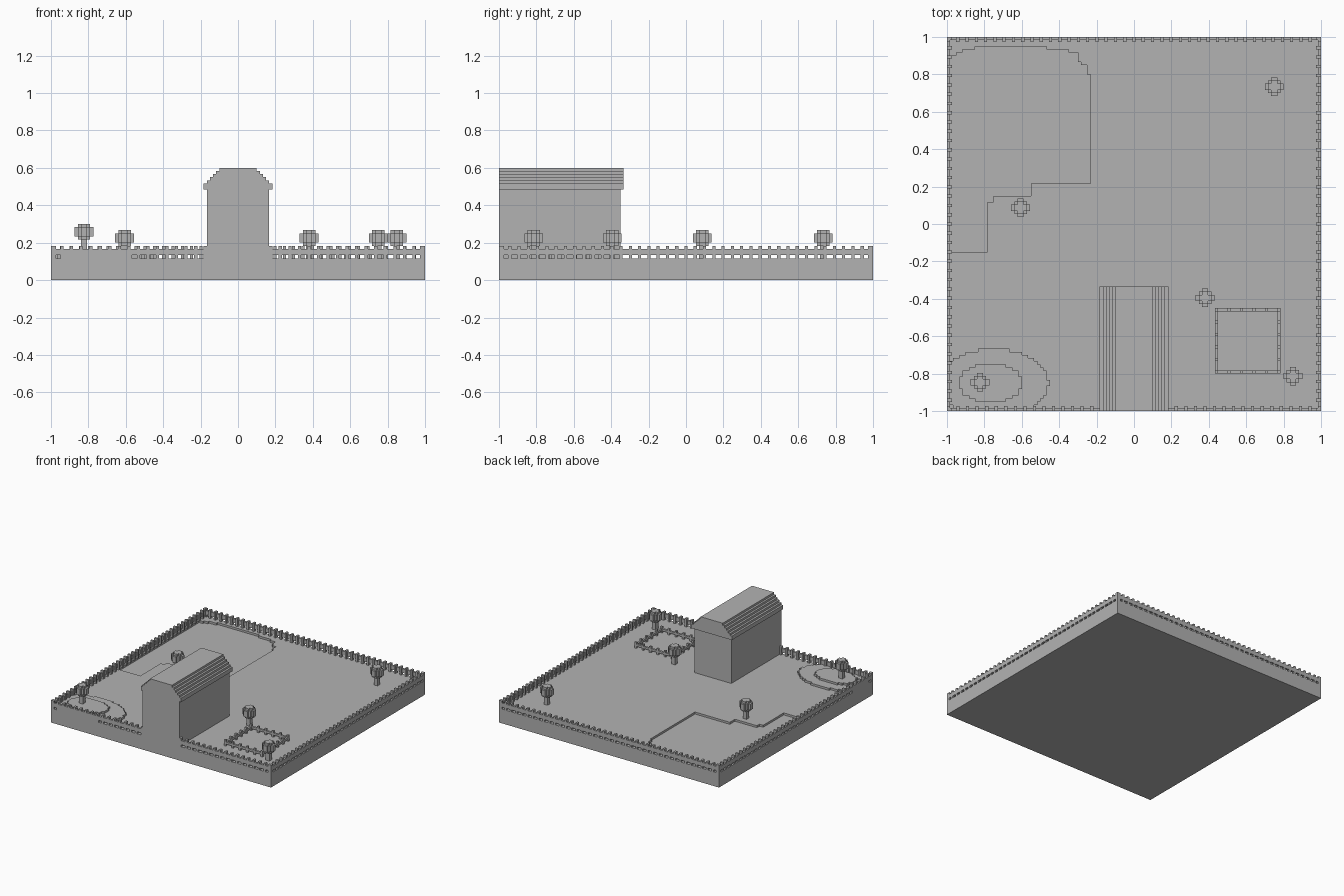
import bpy
import bmesh
import math

V = 1 / 60          # one block
GROUND = 7          # ground height in blocks

if "Cube" in bpy.data.objects:
    bpy.data.objects.remove(bpy.data.objects["Cube"], do_unlink=True)

grey = bpy.data.materials.new("plain_grey")
grey.use_nodes = True
colour = (0.448, 0.448, 0.448, 1)
grey.diffuse_color = colour
grey.node_tree.nodes["Principled BSDF"].inputs["Base Color"].default_value = colour


def finish(name, bm):
    """Turn a bmesh measured in blocks into a named object."""
    bmesh.ops.scale(bm, vec=(V, V, V), verts=bm.verts)
    bmesh.ops.recalc_face_normals(bm, faces=bm.faces)
    mesh = bpy.data.meshes.new(name)
    bm.to_mesh(mesh)
    bm.free()
    mesh.materials.append(grey)
    obj = bpy.data.objects.new(name, mesh)
    bpy.context.collection.objects.link(obj)
    return obj


def prism(bm, outline, z0, z1):
    """Extrude a plan outline from z0 to z1."""
    face = bm.faces.new([bm.verts.new((x, y, z0)) for x, y in outline])
    top = bmesh.ops.extrude_face_region(bm, geom=[face])["geom"]
    verts = [v for v in top if isinstance(v, bmesh.types.BMVert)]
    bmesh.ops.translate(bm, vec=(0, 0, z1 - z0), verts=verts)


def box(bm, x0, x1, y0, y1, z0, z1):
    prism(bm, [(x0, y0), (x1, y0), (x1, y1), (x0, y1)], z0, z1)


def stepped(rows, y0):
    """Plan outline from one (left, right) pair per row of blocks."""
    right, left = [], []
    for i, (a, b) in enumerate(rows):
        right += [(b, y0 + i), (b, y0 + i + 1)]
        left += [(a, y0 + i), (a, y0 + i + 1)]
    points = []
    for p in right + left[::-1]:
        if not points or p != points[-1]:
            points.append(p)
    return points


def ellipse_rows(cx, cy, rx, ry, low):
    rows = []
    start = max(low, round(cy - ry))
    for y in range(start, round(cy + ry)):
        t = min(1, abs(y + 0.5 - cy) / ry)
        half = rx * math.sqrt(1 - t * t)
        rows.append((max(low, round(cx - half)), round(cx + half)))
    return rows, start


# Ground slab with a sunken pond
bm = bmesh.new()
box(bm, -60, 60, -60, 60, 0, GROUND)
ground = finish("ground_slab", bm)

shore = [(-59, -9), (-47, -9), (-47, 7), (-45, 7), (-45, 9), (-33, 9), (-33, 13),
         (-14, 13), (-14, 48), (-15, 48), (-15, 51), (-17, 51), (-17, 52),
         (-18, 52), (-18, 55), (-21, 55), (-21, 56), (-28, 56), (-28, 57),
         (-51, 57), (-51, 56), (-55, 56), (-55, 55), (-57, 55), (-57, 54), (-59, 54)]
bm = bmesh.new()
prism(bm, shore, GROUND - 1, GROUND + 1)
cutter = finish("pond_cutter", bm)
cutter.hide_render = True
cut = ground.modifiers.new("pond", "BOOLEAN")
cut.operation = "DIFFERENCE"
cut.solver = "EXACT"
cut.object = cutter
bpy.context.view_layer.objects.active = ground
bpy.ops.object.modifier_apply(modifier="pond")
bpy.data.objects.remove(cutter, do_unlink=True)

# Two-step mound in the corner
bm = bmesh.new()
for cx, cy, rx, ry, low, height in ((-45, -51, 17.6, 11, -60, 1), (-46, -51, 10.3, 6.3, -58, 2)):
    rows, start = ellipse_rows(cx, cy, rx, ry, low)
    prism(bm, stepped(rows, start), GROUND, GROUND + height)
finish("corner_mound", bm)

# House walls
bm = bmesh.new()
box(bm, -10, 10, -60, -21, 0, 30.5)
finish("house_walls", bm)

# Stepped roof, one profile pushed along the house
profile = [(11, 29), (11, 31)]
for i in range(5):
    profile += [(10 - i, 31 + i), (10 - i, 32 + i)]
profile += [(-x, z) for x, z in reversed(profile)]
bm = bmesh.new()
end = bm.faces.new([bm.verts.new((x, -60, z)) for x, z in profile])
far = bmesh.ops.extrude_face_region(bm, geom=[end])["geom"]
bmesh.ops.translate(bm, vec=(0, 40, 0), verts=[v for v in far if isinstance(v, bmesh.types.BMVert)])
finish("house_roof", bm)


def fence_run(bm, side, outer, start, stop, count, depth, rail, post):
    """Posts and a floating rail along one side of a square, mapped by side."""
    def put(a0, a1, d0, d1, z0, z1):
        corners = [(a0, -outer + d0), (a1, -outer + d0), (a1, -outer + d1), (a0, -outer + d1)]
        turn = {"front": lambda x, y: (x, y), "back": lambda x, y: (-x, -y),
                "left": lambda x, y: (-y, x), "right": lambda x, y: (y, -x)}[side]
        prism(bm, [turn(x, y) for x, y in corners], z0, z1)
    put(start, stop, 0, 1, GROUND + 1, GROUND + rail)
    step = (stop - start - 1) / (count - 1)
    for i in range(count):
        a = start + i * step
        put(a, a + 1, 0, depth, GROUND, GROUND + post)


# Boundary fence, broken at the front by the house
bm = bmesh.new()
for side in ("back", "left", "right"):
    fence_run(bm, side, 60, -60, 60, 41, 1.6, 3, 4)
fence_run(bm, "front", 60, -60, -10, 17, 1.6, 3, 4)
fence_run(bm, "front", 60, 10, 60, 17, 1.6, 3, 4)
finish("boundary_fence", bm)

# Small square pen
bm = bmesh.new()
for side in ("front", "back", "left", "right"):
    fence_run(bm, side, 10.5, -10.5, 10.5, 6, 1, 2, 3)
bmesh.ops.translate(bm, vec=(36.5, -37.5, 0), verts=bm.verts)
finish("pen_fence", bm)

# Trees with blocky round crowns
WIDE = (1, 2, 3, 3, 2, 1)
NARROW = (1, 2, 2, 1)
for n, (x, y, base) in enumerate(((45, 44, 7), (22.8, -23.7, 7), (51, -48.8, 7),
                                  (-36.4, 5.2, 7), (-49.4, -50.8, 9)), 1):
    bm = bmesh.new()
    box(bm, -1, 1, -1, 1, base, base + 4)
    for halves, low, high in ((NARROW, 4, 5), (WIDE, 5, 8), (NARROW, 8, 9)):
        plan = stepped([(-h, h) for h in halves], -len(halves) / 2)
        prism(bm, plan, base + low, base + high)
    bmesh.ops.translate(bm, vec=(x, y, 0), verts=bm.verts)
    finish(f"tree_{n}", bm)
